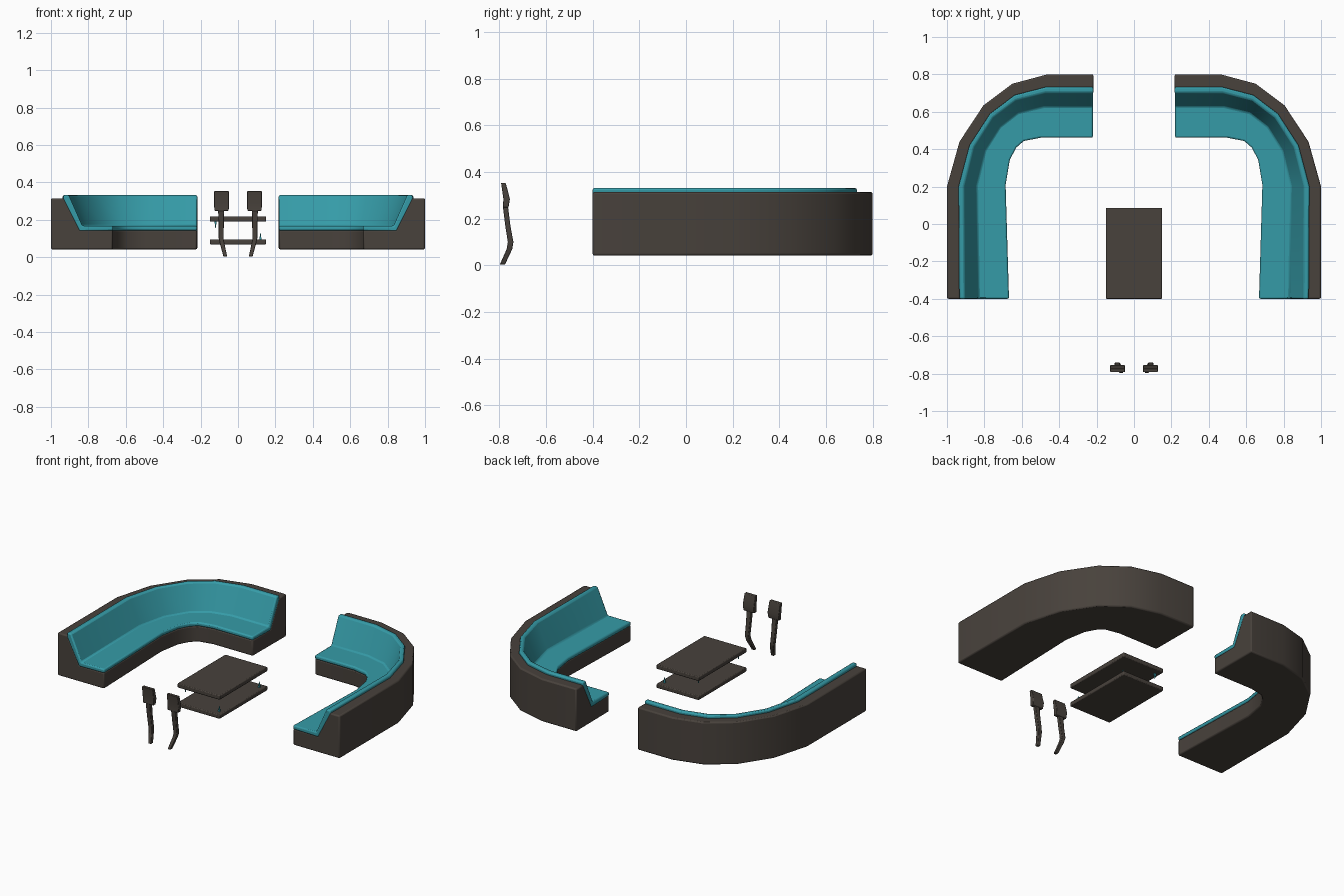
import bpy, bmesh, math

if "Cube" in bpy.data.objects:
    bpy.data.objects.remove(bpy.data.objects["Cube"])


def material(name, rgb):
    m = bpy.data.materials.new(name)
    m.diffuse_color = (*rgb, 1)
    m.use_nodes = True
    m.node_tree.nodes["Principled BSDF"].inputs["Base Color"].default_value = m.diffuse_color
    return m


DARK = material("dark brown", (0.065, 0.054, 0.045))
TEAL = material("teal", (0.036, 0.33, 0.39))


def loft(name, rings, mat, bevel=0.0):
    """Closed solid through a list of matching rings, capped at both ends."""
    bm = bmesh.new()
    rows = [[bm.verts.new(p) for p in r] for r in rings]
    n = len(rows[0])
    for a, b in zip(rows, rows[1:]):
        for i in range(n):
            j = (i + 1) % n
            bm.faces.new((a[i], a[j], b[j], b[i]))
    bm.faces.new(rows[0])
    bm.faces.new(rows[-1])
    bmesh.ops.recalc_face_normals(bm, faces=bm.faces)
    me = bpy.data.meshes.new(name)
    bm.to_mesh(me)
    bm.free()
    me.materials.append(mat)
    ob = bpy.data.objects.new(name, me)
    bpy.context.collection.objects.link(ob)
    if bevel:
        mod = ob.modifiers.new("soft edges", "BEVEL")
        mod.width = bevel
        mod.segments = 2
        mod.limit_method = "ANGLE"
        mod.angle_limit = math.radians(32)
    bpy.ops.object.select_all(action="DESELECT")
    ob.select_set(True)
    bpy.context.view_layer.objects.active = ob
    bpy.ops.object.shade_smooth_by_angle(angle=math.radians(30))
    return ob


# curved sofas: outer and inner plan outlines, cross-section as (depth 0..1, z)
OUTER = [(1, -.4), (1, .2), (.933, .44), (.805, .634), (.65, .75), (.463, .8), (.217, .8)]
INNER = [(.67, -.4), (.688, .21), (.665, .345), (.63, .41), (.59, .445), (.5, .463), (.22, .463)]
BODY = [(0, .042), (0, .315), (.215, .315), (.47, .145), (1, .145), (1, .042)]
CUSHION = [(.2, .305), (.2, .332), (.29, .332), (.51, .168), (1.005, .168), (1.005, .142), (.46, .138)]


def sweep(profile, s):
    return [[(s * (o[0] + (i[0] - o[0]) * t), o[1] + (i[1] - o[1]) * t, z)
             for t, z in profile] for o, i in zip(OUTER, INNER)]


for s, side in ((-1, "left"), (1, "right")):
    loft(side + "_sofa_body", sweep(BODY, s), DARK, 0.008)
    loft(side + "_sofa_cushion", sweep(CUSHION, s), TEAL, 0.008)


def rect(cx, cy, z, hx, hy):
    return [(cx - hx, cy - hy, z), (cx + hx, cy - hy, z),
            (cx + hx, cy + hy, z), (cx - hx, cy + hy, z)]


# table: two slabs with small tapered pegs between them
for name, z0, z1 in (("table_shelf", .068, .095), ("table_top", .19, .218)):
    loft(name, [rect(0, -.157, z, .15, .243) for z in (z0, z1)], DARK, 0.005)
for sx in (-1, 1):
    for y in (-.36, .045):
        z0, z1 = ((.155, .192) if sx < 0 else (.13, .093))
        loft("table_peg", [rect(sx * .12, y, z0, .001, .001),
                           rect(sx * .12, y, z1, .006, .006)], TEAL)

# bent paddles: foot, shaft and flat head
SHAFT = [(.068, -.787, .004, .010, .011), (.084, -.757, .07, .012, .012),
         (.09, -.752, .1, .013, .012), (.09, -.764, .17, .014, .011),
         (.09, -.774, .25, .016, .011)]
HEAD = [(.088, -.773, .248, .038, .012), (.088, -.769, .285, .04, .014),
        (.088, -.783, .354, .039, .01)]
for s, side in ((-1, "left"), (1, "right")):
    for part, path in (("shaft", SHAFT), ("head", HEAD)):
        loft(f"{side}_paddle_{part}",
             [rect(s * x, y, z, hx, hy) for x, y, z, hx, hy in path], DARK, 0.003)
